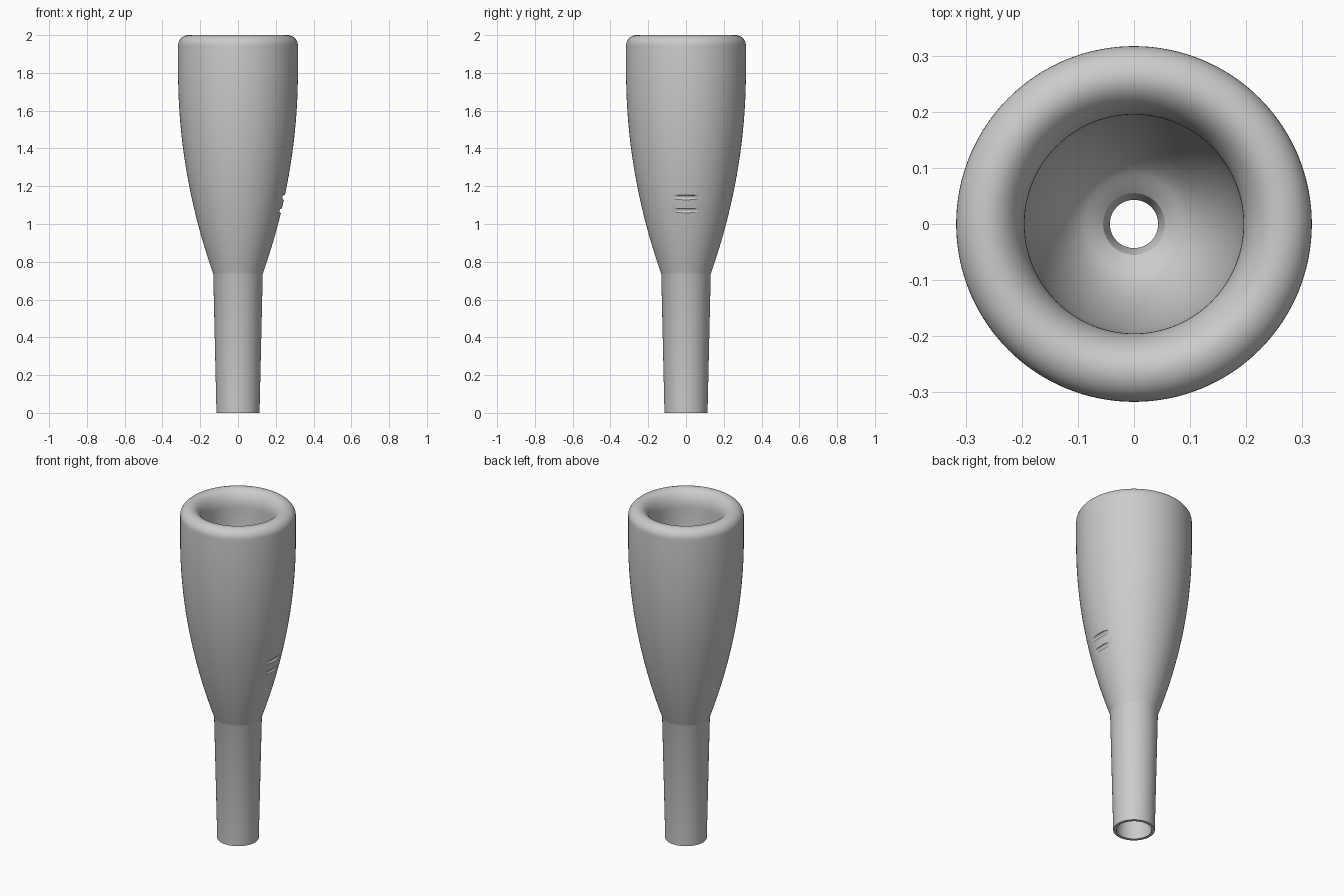
import bpy
import bmesh
import math
from mathutils import Matrix, Vector

cube = bpy.data.objects.get("Cube")
if cube:
    bpy.data.objects.remove(cube, do_unlink=True)

SIDES = 128

metal = bpy.data.materials.new("satin grey metal")
metal.use_nodes = True
grey = (0.6, 0.6, 0.6, 1)
metal.diffuse_color = grey
metal.node_tree.nodes["Principled BSDF"].inputs["Base Color"].default_value = grey


def arc(cx, cz, rx, rz, start, end, steps):
    """Points on an elliptical arc, as (radius, height)."""
    angles = [math.radians(start + (end - start) * i / steps) for i in range(steps + 1)]
    return [(cx + rx * math.cos(a), cz + rz * math.sin(a)) for a in angles]


def body_radius(z):
    return 0.317 - 0.164 * max(0, 1.8 - z) ** 2


# Outside: tapered shank, swelling body, rounded rim
shank = [(0.097, 0), (0.114, 0), (0.131, 0.735)]
body = [(body_radius(z), z) for z in (0.74 + 1.06 * i / 20 for i in range(21))]
rim = arc(0.262, 1.945, 0.055, 0.055, 0, 90, 10) + arc(0.262, 1.9, 0.067, 0.1, 90, 180, 12)[1:]

# Inside: bowl, throat and flared backbore
cup = arc(0.05, 1.9, 0.145, 0.42, 0, -80, 16)[1:]
bore = [(0.055, 1.47), (0.043, 1.44), (0.043, 1.3)]

bm = bmesh.new()
ring = [bm.verts.new((r, 0, z)) for r, z in shank + body + rim + cup + bore]
edges = [bm.edges.new((a, b)) for a, b in zip(ring, ring[1:] + ring[:1])]
bmesh.ops.spin(bm, geom=ring + edges, axis=(0, 0, 1), cent=(0, 0, 0),
               angle=math.tau, steps=SIDES, use_merge=True)
bmesh.ops.remove_doubles(bm, verts=bm.verts, dist=0.00001)
bmesh.ops.recalc_face_normals(bm, faces=bm.faces)
mesh = bpy.data.meshes.new("mouthpiece")
bm.to_mesh(mesh)
bm.free()
mouthpiece = bpy.data.objects.new("mouthpiece", mesh)
bpy.context.collection.objects.link(mouthpiece)
mesh.materials.append(metal)

# Short straight grooves cut across the left side
bm = bmesh.new()
for z, radius in ((1.14, 0.013), (1.07, 0.012)):
    place = Matrix.Translation(Vector((body_radius(z) + 0.002, 0, z)))
    bmesh.ops.create_cone(bm, cap_ends=True, segments=16, radius1=radius, radius2=radius,
                          depth=0.3, matrix=place @ Matrix.Rotation(math.pi / 2, 4, "X"))
cut_mesh = bpy.data.meshes.new("groove_cutter")
bm.to_mesh(cut_mesh)
bm.free()
cut_mesh.materials.append(metal)
cutter = bpy.data.objects.new("groove_cutter", cut_mesh)
cutter.hide_render = True
bpy.context.collection.objects.link(cutter)

bpy.ops.object.select_all(action="DESELECT")
mouthpiece.select_set(True)
bpy.context.view_layer.objects.active = mouthpiece
grooves = mouthpiece.modifiers.new("grooves", "BOOLEAN")
grooves.operation = "DIFFERENCE"
grooves.solver = "EXACT"
grooves.object = cutter
bpy.ops.object.modifier_apply(modifier=grooves.name)
bpy.data.objects.remove(cutter, do_unlink=True)
bpy.ops.object.shade_smooth_by_angle(angle=math.radians(25))
